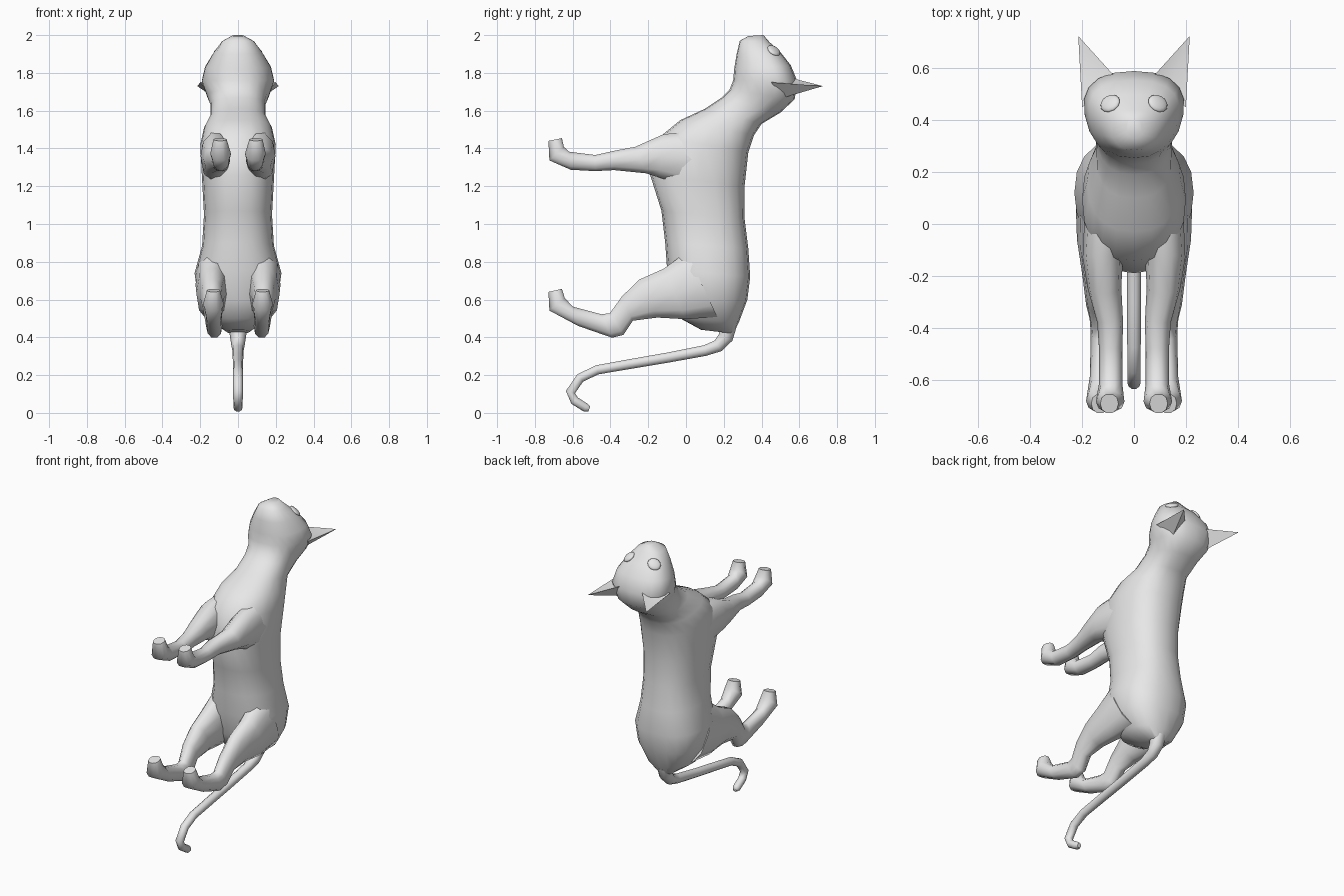
import bpy, bmesh, math
from mathutils import Vector

fur = bpy.data.materials.new("grey fur")
fur.diffuse_color = (0.8, 0.8, 0.8, 1)


def finish(name, bm, angle=60):
    bmesh.ops.recalc_face_normals(bm, faces=bm.faces)
    me = bpy.data.meshes.new(name)
    bm.to_mesh(me)
    bm.free()
    me.materials.append(fur)
    ob = bpy.data.objects.new(name, me)
    bpy.context.collection.objects.link(ob)
    bpy.ops.object.select_all(action='DESELECT')
    ob.select_set(True)
    bpy.context.view_layer.objects.active = ob
    bpy.ops.object.shade_smooth_by_angle(angle=math.radians(angle))
    return ob


def spow(v, e):
    return math.copysign(abs(v) ** e, v)


def loft(name, rings, sides=14, e=0.85, side=1):
    """Each ring: (y, z) of one edge, (y, z) of the other, centre x, half width, egg bias."""
    bm = bmesh.new()
    loops = []
    for y0, z0, y1, z1, cx, w, bias in rings:
        loop = []
        for i in range(sides):
            a = 2 * math.pi * i / sides
            c, s = spow(math.cos(a), e), spow(math.sin(a), e)
            x = cx + w * c * (1 + bias * s)
            loop.append(bm.verts.new((side * x, (y0 + y1) / 2 + s * (y1 - y0) / 2,
                                      (z0 + z1) / 2 + s * (z1 - z0) / 2)))
        loops.append(loop)
    for a, b in zip(loops, loops[1:]):
        for i in range(sides):
            j = (i + 1) % sides
            bm.faces.new((a[i], a[j], b[j], b[i]))
    bm.faces.new(loops[0])
    bm.faces.new(loops[-1])
    return finish(name, bm)


# Head, neck and torso as one skin, from nose to rump
body = loft("head_and_torso", [
    (0.33, 1.995, 0.41, 2.00, 0, 0.03, 0),
    (0.285, 1.97, 0.44, 1.965, 0, 0.085, 0),
    (0.268, 1.90, 0.50, 1.91, 0, 0.13, 0.1),
    (0.255, 1.82, 0.555, 1.84, 0, 0.172, 0.15),
    (0.25, 1.76, 0.59, 1.755, 0, 0.19, 0.15),
    (0.23, 1.71, 0.575, 1.66, 0, 0.165, 0.1),
    (0.19, 1.67, 0.50, 1.59, 0, 0.145, 0),
    (0.10, 1.61, 0.40, 1.53, 0, 0.147, 0),
    (-0.03, 1.55, 0.36, 1.47, 0, 0.18, 0),
    (-0.14, 1.46, 0.33, 1.38, 0, 0.20, 0),
    (-0.19, 1.26, 0.31, 1.20, 0, 0.19, 0),
    (-0.13, 1.07, 0.31, 1.03, 0, 0.18, 0),
    (-0.11, 0.90, 0.33, 0.87, 0, 0.19, 0),
    (-0.10, 0.76, 0.34, 0.72, 0, 0.23, 0),
    (-0.07, 0.60, 0.325, 0.60, 0, 0.21, 0),
    (-0.03, 0.50, 0.28, 0.48, 0, 0.15, 0),
    (0.08, 0.44, 0.25, 0.42, 0, 0.06, 0),
], sides=20)

# Tail: round sections swept along a hooked path
path = [(0.22, 0.46, 0.05), (0.21, 0.40, 0.042), (0.17, 0.355, 0.035), (0.10, 0.33, 0.03),
        (-0.10, 0.292, 0.028), (-0.30, 0.258, 0.027), (-0.47, 0.228, 0.026),
        (-0.56, 0.185, 0.026), (-0.612, 0.11, 0.026), (-0.59, 0.065, 0.025),
        (-0.53, 0.027, 0.024), (-0.512, 0.02, 0.014)]
rings = []
for i, (y, z, r) in enumerate(path):
    p, q = path[max(i - 1, 0)], path[min(i + 1, len(path) - 1)]
    t = Vector((q[0] - p[0], q[1] - p[1])).normalized()
    rings.append((y - t.y * r, z + t.x * r, y + t.y * r, z - t.x * r, 0, r, 0))
loft("tail", rings, sides=10, e=1)

for side, tag in ((1, "right"), (-1, "left")):
    # Front leg with shoulder and paw
    loft("front_leg_" + tag, [
        (0.05, 1.50, 0.05, 1.18, 0.11, 0.08, 0),
        (-0.12, 1.48, -0.14, 1.24, 0.12, 0.078, 0),
        (-0.27, 1.412, -0.21, 1.265, 0.115, 0.066, 0),
        (-0.38, 1.39, -0.38, 1.283, 0.092, 0.05, 0),
        (-0.48, 1.367, -0.48, 1.278, 0.09, 0.045, 0),
        (-0.62, 1.385, -0.61, 1.285, 0.09, 0.045, 0),
        (-0.645, 1.41, -0.725, 1.335, 0.092, 0.055, 0),
        (-0.655, 1.455, -0.73, 1.44, 0.095, 0.035, 0),
    ], sides=10, e=0.9, side=side)
    # Hind leg: thigh, hock, foot and paw
    loft("hind_leg_" + tag, [
        (0.00, 0.86, 0.17, 0.50, 0.13, 0.095, 0),
        (-0.12, 0.77, 0.00, 0.49, 0.14, 0.08, 0),
        (-0.25, 0.71, -0.15, 0.50, 0.137, 0.062, 0),
        (-0.34, 0.62, -0.28, 0.485, 0.135, 0.05, 0),
        (-0.405, 0.53, -0.33, 0.41, 0.128, 0.043, 0),
        (-0.45, 0.525, -0.39, 0.395, 0.125, 0.042, 0),
        (-0.60, 0.565, -0.57, 0.458, 0.128, 0.042, 0),
        (-0.64, 0.61, -0.725, 0.54, 0.13, 0.055, 0),
        (-0.655, 0.657, -0.73, 0.64, 0.13, 0.035, 0),
    ], sides=10, e=0.9, side=side)

    # Pointed ear with a hollow front
    bm = bmesh.new()
    tip, inner, outer, back, hollow = [bm.verts.new((side * x, y, z)) for x, y, z in (
        (0.215, 0.725, 1.73), (0.075, 0.57, 1.77), (0.2, 0.45, 1.75),
        (0.13, 0.52, 1.67), (0.15, 0.56, 1.735))]
    for f in ((tip, inner, hollow), (hollow, inner, outer), (tip, hollow, outer),
              (tip, back, inner), (tip, outer, back), (inner, back, outer)):
        bm.faces.new(f)
    finish("ear_" + tag, bm, 40)

    # Eye: flattened ball set into the face surface
    hit, loc, nor, _ = body.ray_cast(Vector((side * 0.092, 0.465, 3)), Vector((0, 0, -1)))
    bm = bmesh.new()
    bmesh.ops.create_uvsphere(bm, u_segments=12, v_segments=8, radius=1)
    for v in bm.verts:
        v.co = Vector((v.co.x * 0.042, v.co.y * 0.038, v.co.z * 0.014))
    rot = Vector((0, 0, 1)).rotation_difference(nor).to_matrix()
    bmesh.ops.rotate(bm, verts=bm.verts, matrix=rot)
    bmesh.ops.translate(bm, verts=bm.verts, vec=loc)
    finish("eye_" + tag, bm)
